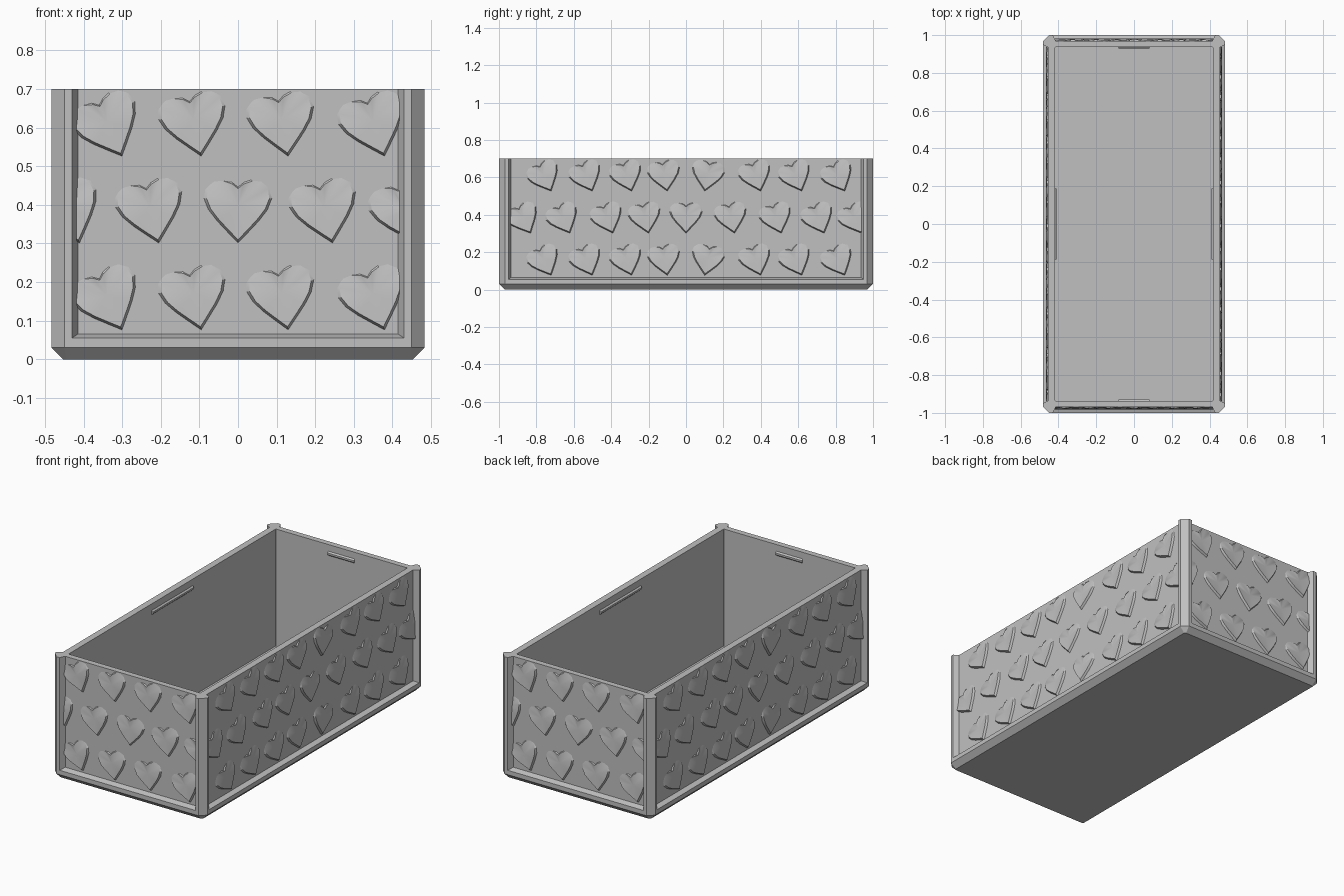
import bpy, bmesh
from math import radians
from mathutils import Matrix, Vector

cube = bpy.data.objects.get("Cube")
if cube:
    bpy.data.objects.remove(cube, do_unlink=True)

GREY = (0.53, 0.53, 0.53, 1)
grey = bpy.data.materials.new("plain_grey")
grey.use_nodes = True
grey.diffuse_color = GREY
grey.node_tree.nodes["Principled BSDF"].inputs["Base Color"].default_value = GREY

HEIGHT = 0.70
WALL_X, WALL_Y = 0.455, 0.97


def finish(name, bm, smooth=False):
    bmesh.ops.recalc_face_normals(bm, faces=bm.faces)
    mesh = bpy.data.meshes.new(name)
    bm.to_mesh(mesh)
    bm.free()
    mesh.materials.append(grey)
    obj = bpy.data.objects.new(name, mesh)
    bpy.context.collection.objects.link(obj)
    if smooth:
        bpy.ops.object.select_all(action='DESELECT')
        obj.select_set(True)
        bpy.context.view_layer.objects.active = obj
        bpy.ops.object.shade_smooth_by_angle(angle=radians(25))
    return obj


def loft(name, rings):
    """Skin closed rings in order and cap both ends."""
    bm = bmesh.new()
    loops = [[bm.verts.new(p) for p in ring] for ring in rings]
    n = len(loops[0])
    for a, b in zip(loops, loops[1:]):
        for i in range(n):
            j = (i + 1) % n
            bm.faces.new((a[i], a[j], b[j], b[i]))
    bm.faces.new(loops[0])
    bm.faces.new(loops[-1])
    return finish(name, bm)


def ring(hx, hy, c, z):
    """Rectangle with corners cut by c."""
    return [(hx - c, -hy, z), (hx, -hy + c, z), (hx, hy - c, z), (hx - c, hy, z),
            (-hx + c, hy, z), (-hx, hy - c, z), (-hx, -hy + c, z), (-hx + c, -hy, z)]


# Tray: bevelled plinth, walls, rim and hollow inside
loft("tray_body", [
    ring(0.453, 0.97, 0.008, 0), ring(0.483, 1, 0.033, 0.03),
    ring(0.483, 1, 0.033, 0.055), ring(WALL_X, WALL_Y, 0.01, 0.065),
    ring(WALL_X, WALL_Y, 0.01, HEIGHT), ring(0.417, 0.937, 0.003, HEIGHT),
    ring(0.417, 0.937, 0.003, 0.03)])

# Corner posts
POST = [(0.45, 1), (0.483, 0.967), (0.483, 0.95), (0.455, 0.935),
        (0.425, 0.945), (0.415, 0.97), (0.43, 1)]
for sx, side in ((1, "left"), (-1, "right")):
    for sy, end in ((-1, "front"), (1, "back")):
        loft(f"{end}_{side}_post",
             [[(x * sx, y * sy, z) for x, y in POST] for z in (0.04, HEIGHT)])

# Half outline of a heart, from the tip up to the notch
HALF = [(0, 0), (0.025, 0.026), (0.055, 0.058), (0.078, 0.088), (0.09, 0.118),
        (0.086, 0.146), (0.066, 0.166), (0.04, 0.168), (0.016, 0.16), (0, 0.147)]
OUTLINE = [Vector(p) for p in HALF] + [Vector((-x, y)) for x, y in HALF[-2:0:-1]]
MIDDLE = Vector((0, 0.098))
RELIEF = 0.012


def add_heart(bm, tip_u, tip_z, tilt, depth):
    """Heart that stands proud at its point and melts into the wall at its lobes."""
    turn = Matrix.Rotation(radians(tilt), 2)

    def vert(p, h):
        q = turn @ p
        return bm.verts.new((tip_u + q.x, -depth - h, tip_z + q.y))

    def lift(p):
        if abs(p.x) < 0.02 and p.y > 0.14:
            return RELIEF * 0.6
        return RELIEF * min(1, max(0.04, (0.155 - p.y) / 0.06))

    low = [vert(p, -0.002) for p in OUTLINE]
    top = [vert(MIDDLE + (p - MIDDLE) * 0.9, lift(p)) for p in OUTLINE]
    centre = vert(MIDDLE, RELIEF * 0.6)
    n = len(low)
    for i in range(n):
        j = (i + 1) % n
        bm.faces.new((low[i], low[j], top[j], top[i]))
        bm.faces.new((top[i], top[j], centre))


def clip(bm, point, normal):
    bmesh.ops.bisect_plane(bm, geom=bm.verts[:] + bm.edges[:] + bm.faces[:],
                           plane_co=point, plane_no=normal, clear_outer=True)


# Tip position along the wall and tilt in degrees, for the outer and middle rows
END_OUTER = [(-0.30, 24), (-0.095, 12), (0.13, 10), (0.38, 18)]
END_MIDDLE = [(-0.41, 20), (-0.205, 13), (0, 0), (0.245, 13), (0.46, 18)]
SIDE_OUTER = [(-0.72, 25), (-0.50, 22), (-0.29, 18), (-0.10, 10),
              (0.10, -10), (0.40, 18), (0.62, 22), (0.85, 25)]
SIDE_MIDDLE = [(-0.83, 26), (-0.62, 24), (-0.39, 20), (-0.20, 12), (0, 0),
               (0.26, 12), (0.51, 18), (0.74, 22), (0.94, 25)]


def heart_panel(name, angle, depth, half, outer, middle):
    bm = bmesh.new()
    for z, row in ((0.075, outer), (0.30, middle), (0.525, outer)):
        for u, tilt in row:
            add_heart(bm, u, z, tilt, depth)
    clip(bm, (half, 0, 0), (1, 0, 0))
    clip(bm, (-half, 0, 0), (-1, 0, 0))
    clip(bm, (0, 0, HEIGHT), (0, 0, 1))
    bm.transform(Matrix.Rotation(radians(angle), 4, 'Z'))
    finish(name, bm, smooth=True)


for name, angle in (("front", 0), ("back", 180)):
    heart_panel(f"{name}_hearts", angle, WALL_Y, 0.418, END_OUTER, END_MIDDLE)
for name, angle in (("left", 90), ("right", 270)):
    heart_panel(f"{name}_hearts", angle, WALL_X, 0.937, SIDE_OUTER, SIDE_MIDDLE)


# Catch ridges inside the rim
def ridge(name, angle, depth, half):
    profile = [(0.003, 0.635), (-0.008, 0.645), (-0.008, 0.655), (0.003, 0.665)]
    turn = Matrix.Rotation(radians(angle), 3, 'Z')
    loft(name, [[turn @ Vector((u, -depth - d, z)) for d, z in profile]
                for u in (-half, half)])


for name, angle, depth, half in (("front", 0, 0.937, 0.083), ("back", 180, 0.937, 0.083),
                                 ("left", 90, 0.417, 0.187), ("right", 270, 0.417, 0.187)):
    ridge(f"{name}_catch", angle, depth, half)
